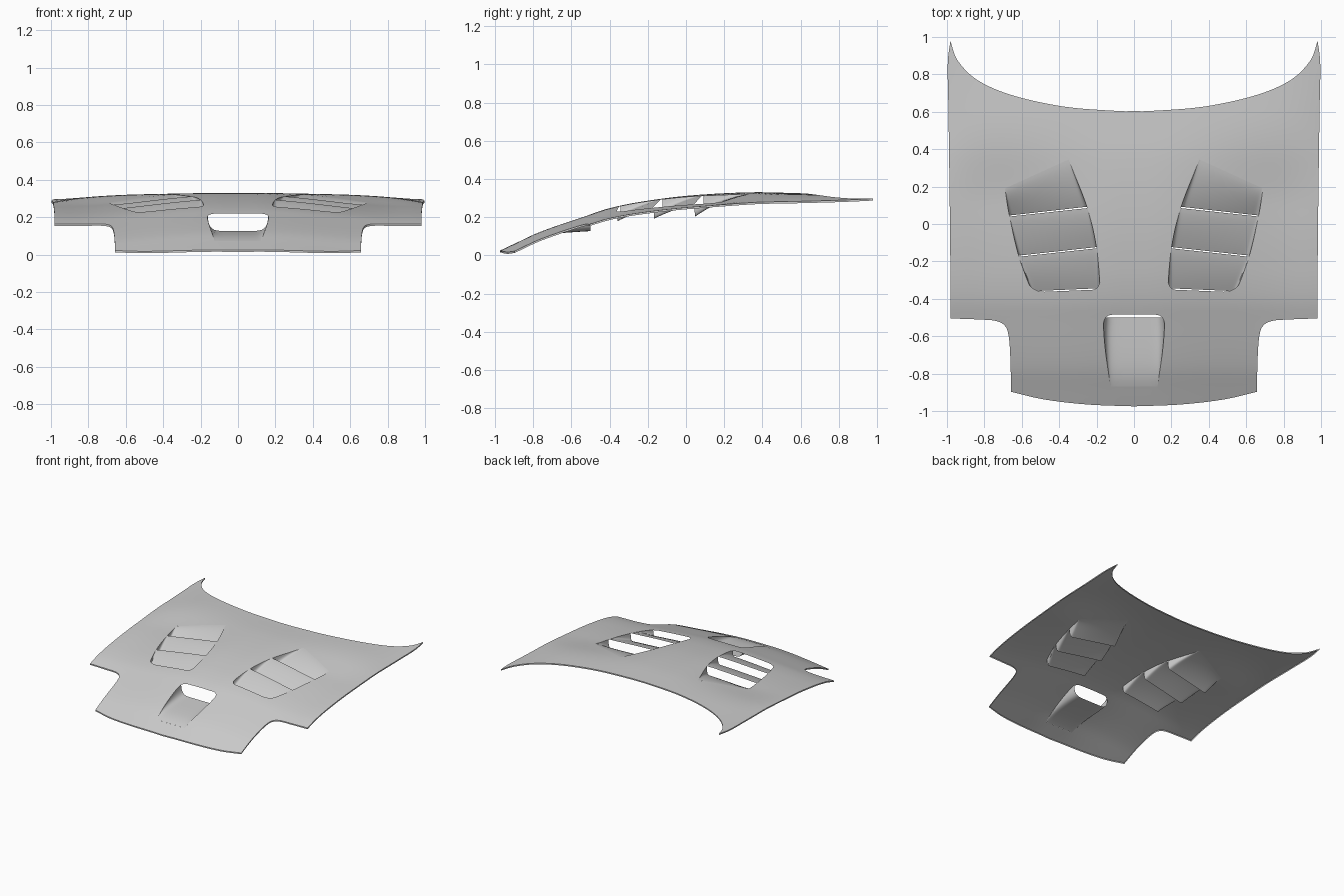
import bpy, math
from mathutils import Vector, geometry, kdtree

if "Cube" in bpy.data.objects:
    bpy.data.objects.remove(bpy.data.objects["Cube"])


def spline(pts, y):
    """Smooth Hermite interpolation through (y, value) pairs."""
    y = min(max(y, pts[0][0]), pts[-1][0])
    i = 0
    while i < len(pts) - 2 and y > pts[i + 1][0]:
        i += 1

    def slope(j):
        a, b = pts[max(j - 1, 0)], pts[min(j + 1, len(pts) - 1)]
        return (b[1] - a[1]) / (b[0] - a[0])
    (y0, v0), (y1, v1) = pts[i], pts[i + 1]
    h = y1 - y0
    t = (y - y0) / h
    return (v0 * (1 + 2 * t) * (1 - t) ** 2 + slope(i) * h * t * (1 - t) ** 2
            + v1 * t * t * (3 - 2 * t) + slope(i + 1) * h * t * t * (t - 1))


def smooth(a, b, x):
    t = min(1, max(0, (x - a) / (b - a)))
    return t * t * (3 - 2 * t)


# Bonnet surface: centre profile minus a sideways drop (bulged front, flatter rear)
CENTRE = [(-.98, .022), (-.9, .06), (-.76, .125), (-.5, .215), (-.4, .247), (-.24, .28),
          (.02, .313), (.34, .33), (.6, .325), (.98, .315)]
DROP = [(-.98, .048), (-.9, .048), (-.5, .048), (-.2, .055), (.1, .058), (.4, .05), (.7, .035), (.98, .017)]
LIP = .01


def height(x, y):
    x = abs(x)
    k = smooth(.1, .6, y)
    shape = (1 - k) * smooth(.08, .88, x) + k * x ** 4
    return spline(CENTRE, y) - spline(DROP, y) * shape - .003 * x ** 12


def make(name, verts, faces, mirror=False):
    me = bpy.data.meshes.new(name)
    me.from_pydata(verts, [], faces)
    me.update()
    ob = bpy.data.objects.new(name, me)
    bpy.context.collection.objects.link(ob)
    if mirror:
        ob.modifiers.new("mirror", 'MIRROR')
    bpy.ops.object.select_all(action='DESELECT')
    bpy.context.view_layer.objects.active = ob
    ob.select_set(True)
    bpy.ops.object.shade_smooth_by_angle(angle=math.radians(40))
    return ob


def curve_through(pts, n=8):
    """Catmull-Rom curve through 2D points, last point left out."""
    p = [Vector(q) for q in pts]
    p = [2 * p[0] - p[1]] + p + [2 * p[-1] - p[-2]]
    out = []
    for a, b, c, d in zip(p, p[1:], p[2:], p[3:]):
        for k in range(n):
            t = k / n
            out.append(.5 * (2 * b + (c - a) * t + (2 * a - 5 * b + 4 * c - d) * t * t
                             + (3 * b - a - 3 * c + d) * t ** 3))
    return out


def flip(loop):
    return [Vector((-p.x, p.y)) for p in reversed(loop)]


# Outer outline: right half, then mirrored
front = [(0, -.975), (.25, -.965), (.48, -.938), (.657, -.897)]
arch = [(.657, -.897), (.661, -.72), (.67, -.6), (.69, -.545), (.74, -.518), (.84, -.51), (.98, -.505)]
side = [(.98, -.505), (.984, 0), (.992, .6), (.996, .85), (.982, .978)]
rear = [(.982, .978), (.94, .87), (.83, .765), (.64, .685), (.37, .627), (.1, .605), (0, .603)]
half = curve_through(front) + curve_through(arch) + curve_through(side, 12) + curve_through(rear)
outline = half + [Vector((0, .603))] + flip(half[1:])

# Vent area in (u across, t along) coordinates; t = 0..3 are the louver lines
INNER = [(.18, -.35), (.2, -.13), (.25, .085), (.35, .345)]
OUTER = [(.545, -.365), (.615, -.175), (.665, .04), (.69, .19)]


def vent(u, t):
    def edge(pts):
        return Vector([spline([(k, q[i]) for k, q in enumerate(pts)], t) for i in (0, 1)])
    return edge(INNER).lerp(edge(OUTER), u)


def corner(cu, ct, ru, rt, a0):
    return [(cu + ru * math.cos(math.radians(a0 + a)), ct + rt * math.sin(math.radians(a0 + a)))
            for a in range(0, 91, 15)]


N = 12
uv = [(0, 3 - 2.75 * k / 33) for k in range(33)]
uv += corner(.12, .22, .12, .22, 180)
uv += [(.12 + .7 * k / N, 0) for k in range(1, N)]
uv += corner(.82, .25, .18, .25, 270)
uv += [(1, .25 + 2.75 * k / 33) for k in range(1, 34)]
uv += [(1 - k / N, 3) for k in range(1, N)]
vent_loop = [vent(u, t) for u, t in uv]


# Intake opening, narrow at the front with rounded rear corners
def scoop_x(y):
    return spline([(-.87, .125), (-.7, .15), (-.57, .162), (-.48, .162)], y)


right = [Vector((scoop_x(y), y)) for y in [-.87 + .335 * k / 14 for k in range(14)]]
right += [Vector(p) for p in corner(.117, -.53, .045, .045, 0)]
scoop_loop = right + [Vector((0, -.483))] + flip(right)
holes = [vent_loop, flip(vent_loop), scoop_loop]


def inside(p, loop):
    hit = False
    for a, b in zip(loop, loop[1:] + loop[:1]):
        if (a.y > p.y) != (b.y > p.y) and p.x < a.x + (p.y - a.y) * (b.x - a.x) / (b.y - a.y):
            hit = not hit
    return hit


def on_panel(p):
    return inside(p, outline) and not any(inside(p, h) for h in holes)


# Bonnet panel: constrained triangulation lifted onto the surface
pts, edges = [], []
for loop in [outline] + holes:
    s, n = len(pts), len(loop)
    pts += loop
    edges += [(s + i, s + (i + 1) % n) for i in range(n)]
tree = kdtree.KDTree(len(pts))
for i, p in enumerate(pts):
    tree.insert((p.x, p.y, 0), i)
tree.balance()
STEP = .033
for i in range(-30, 31):
    for j in range(-30, 31):
        p = Vector((i * STEP, j * STEP))
        if tree.find((p.x, p.y, 0))[2] > .016 and on_panel(p):
            pts.append(p)
v2, _, tris, *_ = geometry.delaunay_2d_cdt(pts, edges, [], 0, 1e-6)
faces = []
for f in tris:
    a, b, c = (v2[i] for i in f)
    if on_panel((a + b + c) / 3):
        ccw = (b.x - a.x) * (c.y - a.y) - (b.y - a.y) * (c.x - a.x) > 0
        faces.append(tuple(f) if ccw else tuple(reversed(f)))
make("bonnet_panel", [(p.x, p.y, height(p.x, p.y)) for p in v2], faces)

# Turned-down lip around the outline
n = len(outline)
top = [(p.x, p.y, height(p.x, p.y)) for p in outline]
low = [(x, y, max(0, z - LIP)) for x, y, z in top]
make("edge_lip", top + low, [(i, n + i, n + (i + 1) % n, (i + 1) % n) for i in range(n)])


def ramp(name, row, depth, power, v0=0, v1=1, rows=14, cols=28, mirror=False):
    """Recessed floor with side walls, sunk below the bonnet surface."""
    verts, quads = [], []
    for r in range(rows + 1):
        v = v0 + (v1 - v0) * r / rows
        a, b = row(v)
        for c in range(cols + 1):
            s = math.sin(math.pi * (c / cols - .5))
            p = a.lerp(b, (s + 1) / 2)
            z = height(p.x, p.y) - depth(v) * math.sqrt(max(0, 1 - abs(s) ** power))
            verts.append((p.x, p.y, z))
    w = cols + 1
    for r in range(rows):
        for c in range(cols):
            i = r * w + c
            quads.append((i, i + 1, i + w + 1, i + w))
    make(name, verts, quads, mirror)


# Three louvers per vent: each rises rearward from a slot to the surface
for i, d in enumerate((.05, .062, .07)):
    ramp(f"vent_louver_{i + 1}", lambda v, i=i: (vent(0, i + v), vent(1, i + v)),
         lambda v, d=d, i=i: d * (1 - v) ** (1.6 if i == 2 else 1.3), 40, v0=.03, mirror=True)


# Intake floor sinking toward the rear
def scoop_row(v):
    y = -.87 + .37 * v
    return Vector((-scoop_x(y), y)), Vector((scoop_x(y), y))


ramp("intake_floor", scoop_row, lambda v: .088 * 1.15 * v * v / (v + .15), 8)
